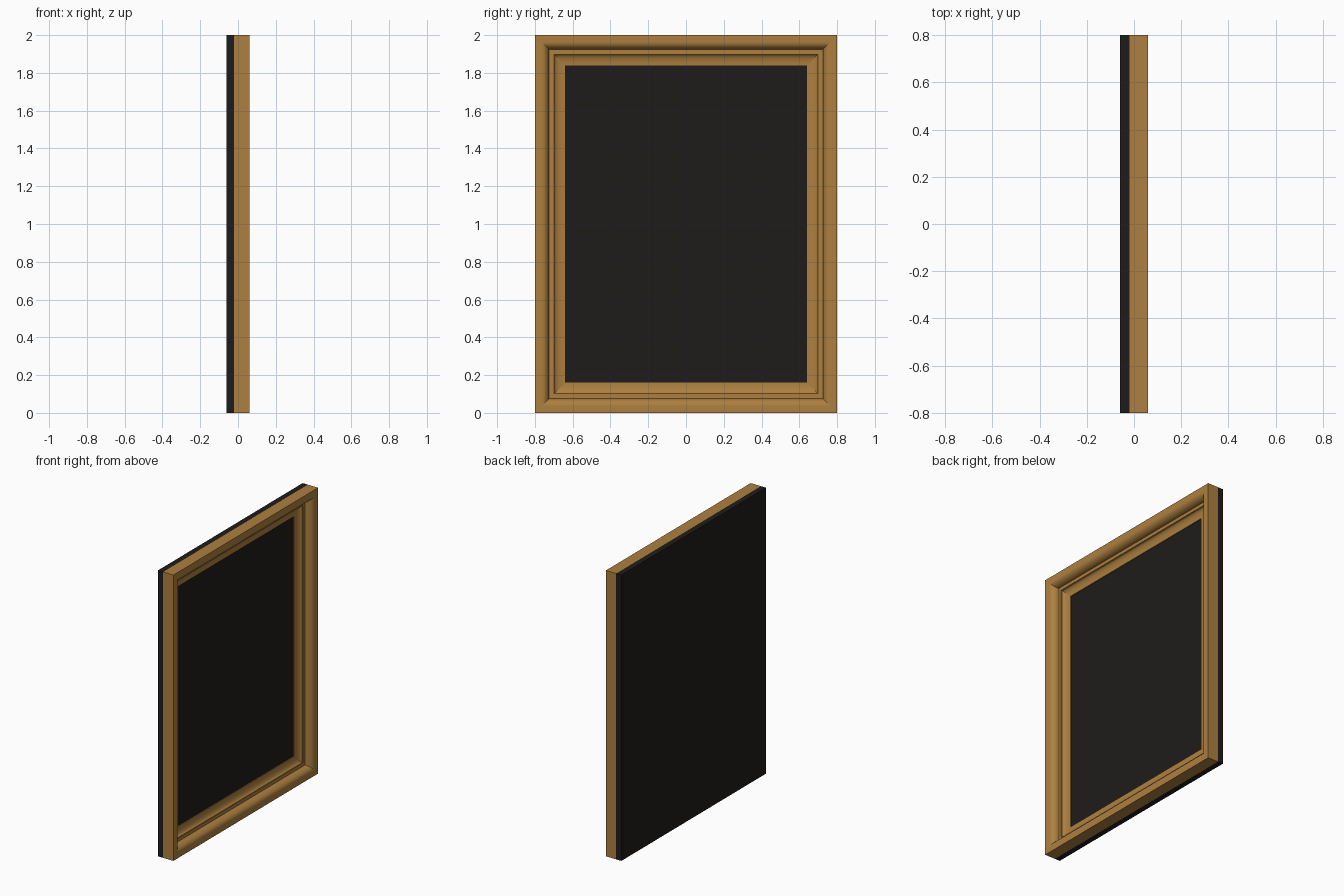
import bpy, bmesh, math

if "Cube" in bpy.data.objects:
    bpy.data.objects.remove(bpy.data.objects["Cube"])

W, H = 0.80, 1.00          # half width (y) and half height (z)


def material(name, rgb):
    m = bpy.data.materials.new(name)
    m.diffuse_color = (*rgb, 1)
    m.use_nodes = True
    m.node_tree.nodes["Principled BSDF"].inputs["Base Color"].default_value = m.diffuse_color
    return m


def finish(name, bm, mat):
    bmesh.ops.recalc_face_normals(bm, faces=bm.faces)
    me = bpy.data.meshes.new(name)
    bm.to_mesh(me)
    bm.free()
    ob = bpy.data.objects.new(name, me)
    bpy.context.collection.objects.link(ob)
    me.materials.append(mat)
    return ob


wood = material("gilded_wood", (0.42, 0.215, 0.05))
black = material("black_board", (0.013, 0.012, 0.011))

# Backing board
bm = bmesh.new()
bmesh.ops.create_cube(bm, size=1)
for v in bm.verts:
    v.co = (v.co.x * 0.04 - 0.04, v.co.y * 2 * W, v.co.z * 2 * H + H)
finish("backing_board", bm, black)

# Moulding profile: (inset from outer edge, x depth)
N = 10
arc = [i / N * math.pi / 2 for i in range(N + 1)]
profile = [(0.0, -0.02), (0.0, 0.06)]
# rounded shoulder
profile += [(0.035 + 0.041 * math.sin(a), 0.012 + 0.048 * math.cos(a)) for a in arc]
# flat fillet
profile += [(0.080, 0.012), (0.099, 0.012), (0.099, 0.008)]
# hollow cove down to the panel
profile += [(0.160 - 0.058 * math.cos(a), 0.008 - 0.022 * math.sin(a)) for a in arc]
profile += [(0.160, -0.02)]

# Frame: sweep the profile round the four mitred corners
bm = bmesh.new()
rings = []
for sy, sz in ((-1, -1), (1, -1), (1, 1), (-1, 1)):
    rings.append([bm.verts.new((x, sy * (W - d), H + sz * (H - d))) for d, x in profile])
n = len(profile)
for k in range(4):
    a, b = rings[k], rings[(k + 1) % 4]
    for i in range(n):
        j = (i + 1) % n
        bm.faces.new((a[i], b[i], b[j], a[j]))
# keep the mitres crisp
for ring in rings:
    for i in range(n):
        bm.edges.get((ring[i], ring[(i + 1) % n])).smooth = False
frame = finish("moulded_frame", bm, wood)

bpy.ops.object.select_all(action='DESELECT')
frame.select_set(True)
bpy.context.view_layer.objects.active = frame
bpy.ops.object.shade_smooth_by_angle(angle=math.radians(30))
